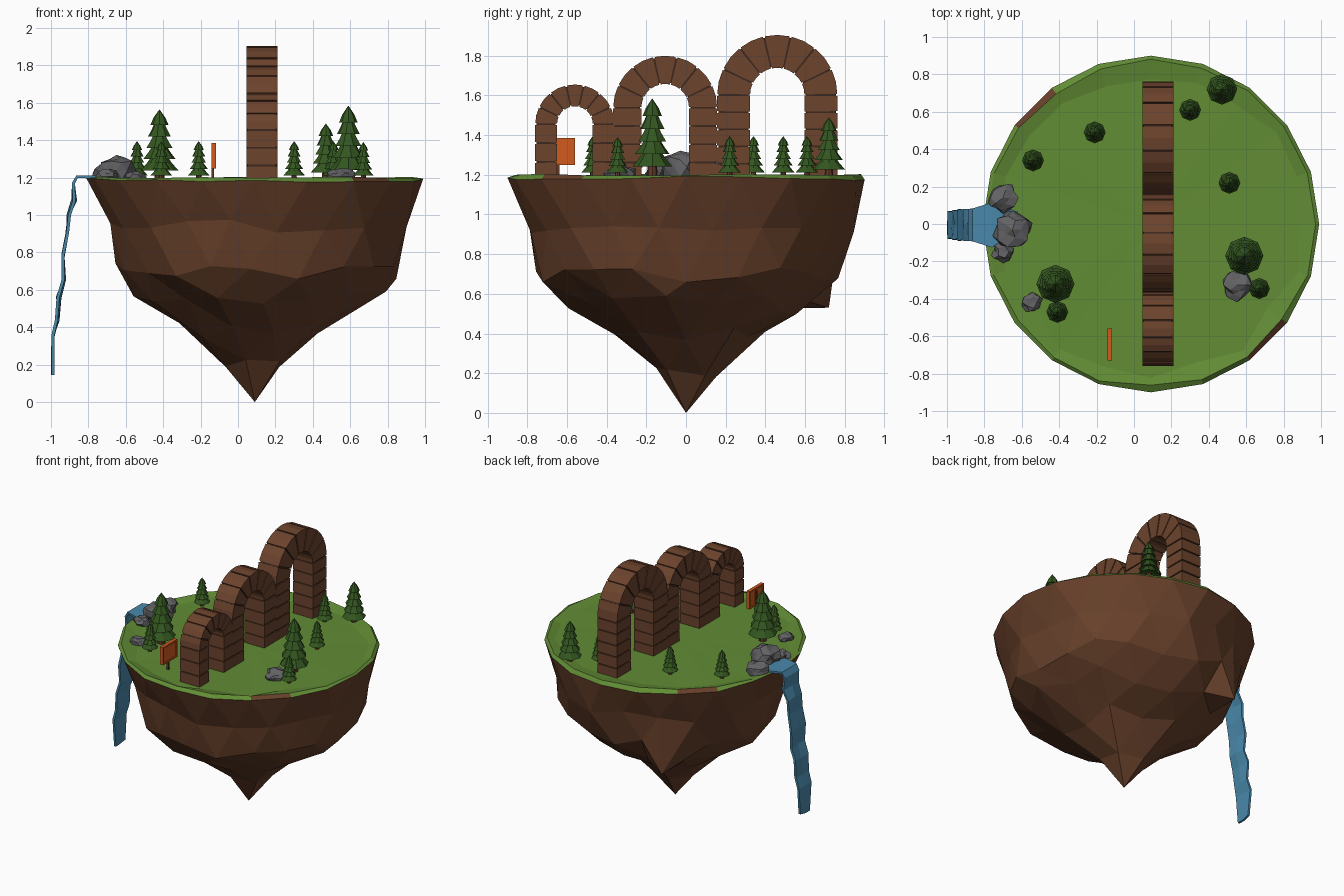
import bpy, bmesh, math, random
from mathutils import Vector, Matrix

if "Cube" in bpy.data.objects:
    bpy.data.objects.remove(bpy.data.objects["Cube"])

random.seed(4)
R = random.uniform
GROUND = 1.18

def mat(name, rgb):
    m = bpy.data.materials.new(name)
    m.diffuse_color = (*rgb, 1)
    m.use_nodes = True
    m.node_tree.nodes["Principled BSDF"].inputs["Base Color"].default_value = m.diffuse_color
    return m

EARTH = mat("earth brown", (0.135, 0.051, 0.023))
GRASS = mat("grass green", (0.122, 0.265, 0.036))
BRICK = mat("brick brown", (0.150, 0.057, 0.026))
MORTAR = mat("mortar dark", (0.045, 0.020, 0.012))
LEAF = mat("pine green", (0.033, 0.093, 0.014))
TRUNK = mat("trunk brown", (0.120, 0.042, 0.020))
STONE = mat("stone grey", (0.125, 0.125, 0.132))
WATER = mat("water blue", (0.068, 0.250, 0.410))
ORANGE = mat("sign orange", (0.650, 0.105, 0.013))

def finish(name, bm, mats):
    bmesh.ops.recalc_face_normals(bm, faces=bm.faces)
    me = bpy.data.meshes.new(name)
    bm.to_mesh(me)
    bm.free()
    for m in mats:
        me.materials.append(m)
    ob = bpy.data.objects.new(name, me)
    bpy.context.collection.objects.link(ob)
    return ob

def bridge(bm, a, b, mi=0):
    n = len(a)
    for i in range(n):
        f = bm.faces.new((a[i], a[(i + 1) % n], b[(i + 1) % n], b[i]))
        f.material_index = mi

def box(bm, lo, hi, mi=0):
    lo, hi = Vector(lo), Vector(hi)
    m = Matrix.Translation((lo + hi) / 2) @ Matrix.Diagonal((*(hi - lo), 1))
    for v in bmesh.ops.create_cube(bm, size=1, matrix=m)["verts"]:
        for f in v.link_faces:
            f.material_index = mi

# island: lower half of an icosphere pushed onto a rock profile (angle, radius, z)
PROFILE = [(0, 0, 0), (16, .18, .22), (32, .41, .43), (48, .65, .56),
           (63, .785, .74), (76, .795, .97), (90, .90, 1.178)]

def profile(t):
    for (t0, r0, z0), (t1, r1, z1) in zip(PROFILE, PROFILE[1:]):
        if t <= t1 + .01:
            k = (t - t0) / (t1 - t0)
            return r0 + k * (r1 - r0), z0 + k * (z1 - z0)
    return PROFILE[-1][1:]

CX = 0.09
bm = bmesh.new()
bmesh.ops.create_icosphere(bm, subdivisions=3, radius=1)
bmesh.ops.delete(bm, geom=[v for v in bm.verts if v.co.z > .01], context='VERTS')
for v in bm.verts:
    t = math.degrees(math.acos(max(-1, min(1, -v.co.z))))
    a = math.atan2(v.co.y, v.co.x)
    r, z = profile(t)
    if 5 < t < 88:
        if t > 55:
            r *= R(.97, 1.02) * (1 + .025 * math.cos(a))
        else:
            r *= R(.94, 1.03)
        if t > 70:
            r *= 1 + .07 * max(0, math.sin(a))
        z += R(-.03, .03)
    elif t >= 88:
        z += R(-.010, .010) + .008 * abs(math.cos(a))
    v.co = (CX + r * math.cos(a), r * math.sin(a), z)
for near, to in (((-.3, .65, .6), (-.3, .72, .53)), ((.76, -.1, .6), (.79, -.1, .59))):
    min(bm.verts, key=lambda v: (v.co - Vector(near)).length).co = to

# grass: sloped rim, raised lip, flat meadow; two rim faces are bare earth
ang = lambda v: math.atan2(v.co.y, v.co.x - CX)
ring = sorted((v for v in bm.verts if v.is_boundary), key=ang)
angles = [ang(v) for v in ring]

def grass_ring(r, z, jr, jz):
    out = []
    for a in angles:
        q = r + R(-jr, jr)
        out.append(bm.verts.new((CX + q * math.cos(a), q * math.sin(a), z + R(-jz, jz))))
    return out

rim = grass_ring(.872, 1.201, .012, .004)
inner = grass_ring(.80, GROUND + .003, .04, .002)
bridge(bm, rim, inner, 1)
centre = bm.verts.new((CX, 0, GROUND + .003))
for i in range(20):
    j = (i + 1) % 20
    f = bm.faces.new((ring[i], ring[j], rim[j], rim[i]))
    m = ring[i].co + ring[j].co
    mid = math.degrees(math.atan2(m.y, m.x - 2 * CX))
    f.material_index = 0 if min(abs(mid + 45), abs(mid - 135)) < 8 else 1
    bm.faces.new((inner[i], inner[j], centre)).material_index = 1
finish("floating_island", bm, [EARTH, GRASS])

# brick arches: blocks along a leg-arc-leg path with inset mortar between
def arch(name, cy, r_out, r_in, top):
    spring = top - r_out
    n_leg = round((spring - GROUND) / .092)
    pairs = []
    for i in range(n_leg):
        z = GROUND - .01 + (spring - GROUND + .01) * i / n_leg
        pairs.append(((cy - r_in, z), (cy - r_out, z)))
    n_arc = 14          # seven voussoirs of two facets each
    for i in range(n_arc + 1):
        a = math.pi * (1 - i / n_arc)
        c, s = math.cos(a), math.sin(a)
        pairs.append(((cy + r_in * c, spring + r_in * s), (cy + r_out * c, spring + r_out * s)))
    pairs += [((2 * cy - i[0], i[1]), (2 * cy - o[0], o[1])) for i, o in pairs[:n_leg][::-1]]
    st = [(Vector(i), Vector(o)) for i, o in pairs]
    bm = bmesh.new()

    def section(k, j, shift, inset):
        (i0, o0), (i1, o1) = st[k], st[j]
        i = i0 + (i1 - i0).normalized() * shift * .7
        o = o0 + (o1 - o0).normalized() * shift
        d = (o - i).normalized() * inset
        i, o = i + d, o - d
        xa, xb = .045 + inset, .21 - inset
        return [bm.verts.new(p) for p in ((xa, *i), (xb, *i), (xb, *o), (xa, *o))]

    g, depth, prev, k = .005, .007, None, 0
    while k < len(st) - 1:
        step = 2 if n_leg <= k < n_leg + n_arc else 1
        e = k + step
        a_in, a = section(k, k + 1, g, depth), section(k, k + 1, g, 0)
        b, b_in = section(e, e - 1, g, 0), section(e, e - 1, g, depth)
        if prev:
            bridge(bm, prev, a_in, 1)
        else:
            bm.faces.new(a_in)
        bridge(bm, a_in, a)
        if step == 2:
            mid = section(k + 1, e, 0, 0)
            bridge(bm, a, mid)
            bridge(bm, mid, b)
        else:
            bridge(bm, a, b)
        bridge(bm, b, b_in)
        prev, k = b_in, e
    bm.faces.new(prev)
    finish(name, bm, [BRICK, MORTAR])

arch("small_arch", -.56, .20, .09, 1.655)
arch("middle_arch", -.105, .262, .12, 1.80)
arch("large_arch", .46, .303, .137, 1.905)

# pine trees: trunk and stacked flared tiers
def tree(i, x, y, top, rad):
    bm = bmesh.new()
    h = top - GROUND
    base = GROUND + .15 * h
    bmesh.ops.create_cone(bm, cap_ends=True, segments=8, radius1=rad * .28, radius2=rad * .2,
                          depth=.3 * h, matrix=Matrix.Translation((x, y, GROUND + .14 * h)))
    for f in bm.faces:
        f.material_index = 1
    n, step = 5, (top - base) / 5.4
    for k in range(n):
        r = rad * (1 - .13 * k)
        z = base + k * step
        last = k == n - 1
        levels = [(r * .45, z + .012), (r, z), (r * .66, z + step * .65)]
        if not last:
            levels.append((r * .45, z + step * 1.15))
        rings = []
        for q, zz in levels:
            rings.append([bm.verts.new((x + q * math.cos(a), y + q * math.sin(a), zz))
                          for a in (math.tau * (s + .25 * k) / 8 for s in range(8))])
        for a, b in zip(rings, rings[1:]):
            bridge(bm, a, b)
        bm.faces.new(rings[0])
        if last:
            tip = bm.verts.new((x, y, top))
            for s in range(8):
                bm.faces.new((rings[-1][s], rings[-1][(s + 1) % 8], tip))
    finish(f"pine_tree_{i}", bm, [LEAF, TRUNK])

TREES = [(.47, .72, 1.49, .082), (.30, .61, 1.395, .057), (-.21, .49, 1.395, .057),
         (-.54, .34, 1.395, .057), (.51, .22, 1.395, .057), (.59, -.17, 1.585, .102),
         (.67, -.345, 1.39, .055), (-.42, -.32, 1.565, .102), (-.41, -.47, 1.395, .057)]
for i, t in enumerate(TREES):
    tree(i + 1, *t)

# rocks: jagged icospheres half sunk in the ground
ROCKS = [(-.70, .14, .085, 1.275), (-.65, -.03, .105, 1.33), (-.70, -.15, .06, 1.25),
         (-.545, -.42, .056, 1.235), (.55, -.325, .085, 1.25)]
for i, (x, y, r, top) in enumerate(ROCKS):
    bm = bmesh.new()
    bmesh.ops.create_icosphere(bm, subdivisions=2, radius=1)
    h = (top - GROUND) * .62
    for v in bm.verts:
        c = v.co * R(.72, 1.1)
        v.co = (x + c.x * r, y + c.y * r, top - h + c.z * h)
    finish(f"rock_{i + 1}", bm, [STONE])

# waterfall: ribbon spilling over the edge (x, z, half width)
PATH = [(-.62, 1.195, .07), (-.76, 1.203, .12), (-.86, 1.205, .088), (-.88, 1.17, .085),
        (-.875, 1.08, .085), (-.905, 1.0, .085), (-.908, .9, .08), (-.93, .78, .085),
        (-.93, .65, .075), (-.96, .56, .08), (-.965, .43, .07), (-.983, .35, .075), (-.985, .15, .055)]
bm = bmesh.new()
rows = []
for k, (x, z, w) in enumerate(PATH):
    j = .008 if k > 3 else 0
    rows.append([bm.verts.new((x + R(-j, j), -.005 + w * s, z + R(-j, j))) for s in (-1, 0, 1)])
for a, b in zip(rows, rows[1:]):
    for s in (0, 1):
        bm.faces.new((a[s], a[s + 1], b[s + 1], b[s]))
ob = finish("waterfall", bm, [WATER])
mod = ob.modifiers.new("thickness", 'SOLIDIFY')
mod.thickness, mod.offset = .016, 0

# sign: post, panel and raised frame
bm = bmesh.new()
box(bm, (-.142, -.652, GROUND - .01), (-.128, -.638, 1.36), 1)
box(bm, (-.134, -.72, 1.26), (-.124, -.57, 1.375))
for lo, hi in (((-.73, 1.25), (-.56, 1.262)), ((-.73, 1.373), (-.56, 1.385)),
               ((-.73, 1.262), (-.718, 1.373)), ((-.572, 1.262), (-.56, 1.373))):
    box(bm, (-.142, *lo), (-.117, *hi))
finish("sign_board", bm, [ORANGE, TRUNK])
